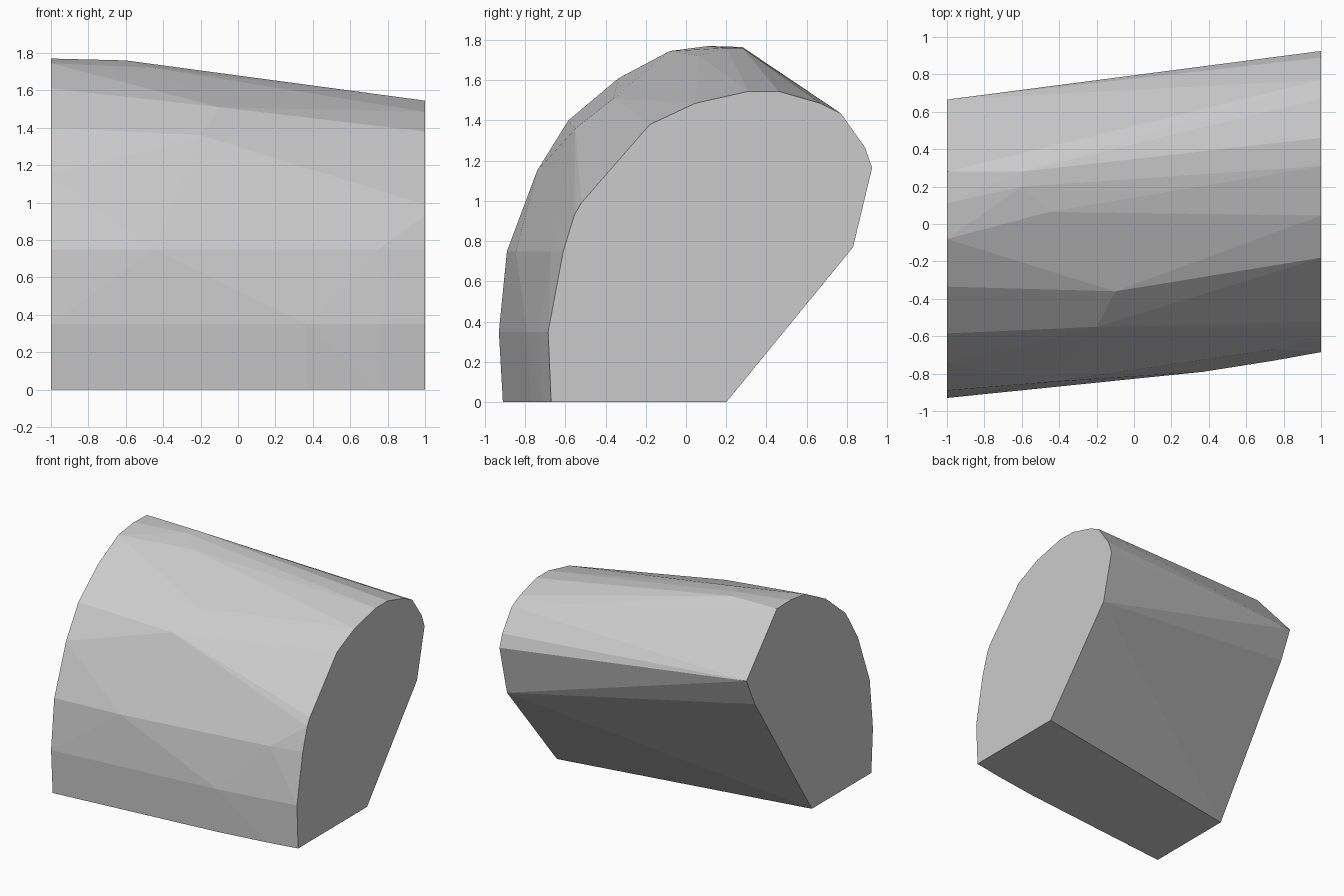
import bpy
import bmesh
import math

default_cube = bpy.data.objects.get("Cube")
if default_cube:
    bpy.data.objects.remove(default_cube, do_unlink=True)


def make_material(name, colour):
    mat = bpy.data.materials.new(name)
    mat.use_nodes = True
    mat.diffuse_color = (*colour, 1)
    for node in mat.node_tree.nodes:
        if node.type == "BSDF_PRINCIPLED":
            node.inputs["Base Color"].default_value = (*colour, 1)
    return mat


# Large end outline, as (y, z) pairs
large_end = [
    (-.91, 0), (-.93, .35), (-.89, .75), (-.74, 1.15), (-.585, 1.4),
    (-.335, 1.61), (-.08, 1.745), (.11, 1.77), (.28, 1.765),
    (.665, 1.335), (.56, 1.11), (-.16, 0),
]

# Small end outline, leaning further back
small_end = [
    (-.67, 0), (-.685, .35), (-.61, .75), (-.555, .93), (-.52, .99),
    (-.18, 1.38), (.045, 1.485), (.31, 1.545), (.46, 1.545),
    (.67, 1.485), (.77, 1.435), (.89, 1.265), (.925, 1.165),
    (.83, .77), (.2, 0),
]

# Points where the skin swells between the two ends
swell = [
    (.37, -.77, 0), (.75, -.715, 0),
    (.37, -.79, .35), (.75, -.73, .35),
    (-.45, -.845, .75), (.75, -.67, .75),
    (-.2, -.55, 1.36), (-.1, -.36, 1.51), (.35, -.26, 1.45),
    (-.45, .065, 1.72), (-.6, .28, 1.76), (-.6, .2, 1.76),
]


def build_block(name, material):
    """Stretch a faceted skin over both end outlines and the swell."""
    bm = bmesh.new()
    for x, outline in ((-1, large_end), (1, small_end)):
        for y, z in outline:
            bm.verts.new((x, y, z))
    for point in swell:
        bm.verts.new(point)
    bmesh.ops.convex_hull(bm, input=list(bm.verts))

    # Remove points left inside and merge the flat ends and base
    loose = [v for v in bm.verts if not v.link_faces]
    bmesh.ops.delete(bm, geom=loose, context="VERTS")
    bmesh.ops.dissolve_limit(bm, angle_limit=math.radians(.2),
                             verts=list(bm.verts), edges=list(bm.edges))
    bmesh.ops.recalc_face_normals(bm, faces=list(bm.faces))

    mesh = bpy.data.meshes.new(name)
    bm.to_mesh(mesh)
    bm.free()
    mesh.materials.append(material)
    block = bpy.data.objects.new(name, mesh)
    bpy.context.collection.objects.link(block)
    return block


# Single tapered block
build_block("tapered_block", make_material("plain grey", (.6, .6, .6)))
